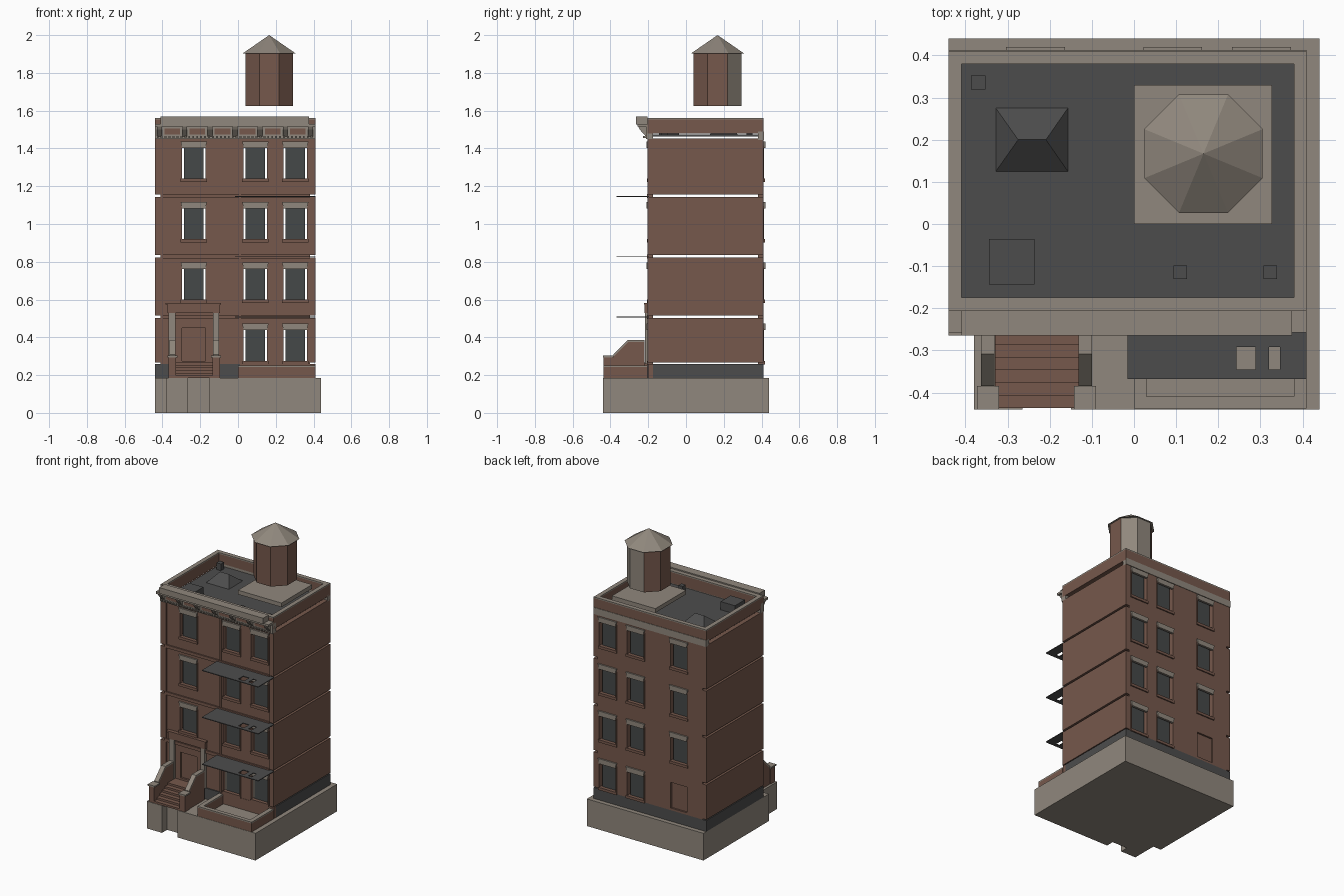
import bpy, bmesh, math
from mathutils import Matrix, Vector

cube = bpy.data.objects.get("Cube")
if cube:
    bpy.data.objects.remove(cube)


def material(name, rgb):
    m = bpy.data.materials.new(name)
    m.use_nodes = True
    m.diffuse_color = (*rgb, 1)
    m.node_tree.nodes["Principled BSDF"].inputs["Base Color"].default_value = (*rgb, 1)
    return m


BRICK = material("brown brick", (0.18, 0.098, 0.072))
STONE = material("pale stone", (0.28, 0.245, 0.205))
DARK = material("dark tar", (0.073, 0.073, 0.073))
GLASS = material("window glass", (0.06, 0.066, 0.066))


def finish(name, bm, *mats):
    bmesh.ops.recalc_face_normals(bm, faces=bm.faces)
    mesh = bpy.data.meshes.new(name)
    bm.to_mesh(mesh)
    bm.free()
    for m in mats:
        mesh.materials.append(m)
    obj = bpy.data.objects.new(name, mesh)
    bpy.context.collection.objects.link(obj)
    return obj


def add_box(bm, x0, x1, y0, y1, z0, z1):
    mat = Matrix.Translation(((x0 + x1) / 2, (y0 + y1) / 2, (z0 + z1) / 2))
    mat = mat @ Matrix.Diagonal((x1 - x0, y1 - y0, z1 - z0, 1))
    return bmesh.ops.create_cube(bm, size=1, matrix=mat)["verts"]


def boxes(name, mat, *specs):
    bm = bmesh.new()
    for s in specs:
        add_box(bm, *s)
    return finish(name, bm, mat)


def add_prism(bm, points, offset):
    """Extrude a closed outline by an offset vector."""
    face = bm.faces.new([bm.verts.new(p) for p in points])
    out = bmesh.ops.extrude_face_region(bm, geom=[face])["geom"]
    bmesh.ops.translate(bm, vec=Vector(offset),
                        verts=[v for v in out if isinstance(v, bmesh.types.BMVert)])


L, R, F, B = -0.44, 0.41, -0.205, 0.41      # outer faces of the building
T = 0.03                                    # wall thickness
G, TOP = 0.185, 1.46                        # ground and wall top
COLS = (-0.234, 0.092, 0.303)               # window columns
ROWS = (0.275, 0.6, 0.92, 1.24)             # window bottoms
GAPS = (0.51, 0.83, 1.15)                   # joints between storeys
W, H = 0.062, 0.175                         # opening half width and height

# Base plinth with stepped front
boxes("base", STONE,
      (L, 0.44, -0.265, 0.44, 0, G), (-0.38, 0.44, -0.385, -0.265, 0, G),
      (-0.38, -0.265, -0.44, -0.385, 0, G), (-0.15, 0.44, -0.44, -0.385, 0, G))

# Dark foundation course
boxes("foundation", DARK,
      (L, 0.01, F, F + T, G, 0.26), (L, R, B - T, B, G, 0.26),
      (L, L + T, F + T, B - T, G, 0.26), (R - T, R, F + T, B - T, G, 0.26))

# Side walls, one panel per storey
levels = [0.26, *GAPS, TOP]
for name, x in (("right_wall", L), ("left_wall", R - T)):
    boxes(name, BRICK, *[(x, x + T, F, B, a + 0.006, b - 0.007)
                         for a, b in zip(levels, levels[1:])])


# Front and back walls: piers and spandrels around the openings
def pierced_wall(name, y0, y1):
    edges = [L + T] + [c + s * W for c in COLS for s in (-1, 1)] + [R - T]
    specs = [(edges[i], edges[i + 1], y0, y1, 0.26, TOP) for i in range(0, 8, 2)]
    for c in COLS:
        bottom = 0.26
        for z in ROWS:
            if z - bottom > 0.01:
                specs.append((c - W, c + W, y0, y1, bottom, z))
            bottom = z + H
        specs.append((c - W, c + W, y0, y1, bottom, TOP))
    return boxes(name, BRICK, *specs)


pierced_wall("front_wall", F + 0.007, F + T)
pierced_wall("back_wall", B - T, B)
boxes("front_plinth", BRICK, (0.01, R, F + 0.005, F + T, G, 0.26))


# Windows: glass, brick surround, flared stone lintel
def windows(side, face, out):
    def span(a, b):
        return sorted((face + out * a, face + out * b))
    glass, trim, lintels = bmesh.new(), bmesh.new(), bmesh.new()
    for c in COLS:
        for z in ROWS:
            if c < 0 and z == ROWS[0]:
                continue
            add_box(glass, c - 0.052, c + 0.052, *span(-0.02, -0.016), z - 0.005, z + H)
            add_box(trim, c - 0.07, c + 0.07, *span(0, 0.008), z - 0.018, z)
            for s in (-1, 1):
                add_box(trim, *sorted((c + s * W, c + s * 0.07)), *span(0, 0.004), z, z + H)
            y = face - out * 0.005
            z0, z1 = z + H - 0.012, z + H + 0.022
            add_prism(lintels, [(c - 0.062, y, z0), (c + 0.062, y, z0),
                                (c + 0.07, y, z1), (c - 0.07, y, z1)], (0, out * 0.015, 0))
    finish(side + "_window_glass", glass, GLASS)
    finish(side + "_window_trim", trim, BRICK)
    finish(side + "_window_lintels", lintels, STONE)


windows("front", F + 0.007, -1)
windows("back", B, 1)

# String courses and joints on the front
boxes("string_courses", BRICK,
      *[(L + T, R - T, F - 0.002, F + 0.01, z - 0.013, z + 0.008) for z in GAPS],
      *[(x, x + 0.012, F, F + 0.01, 0.26, 1.45) for x in (L + T, 0.004)])

# Rear door and rear frieze
d = COLS[0]
boxes("back_door", BRICK, (d - W, d + W, B - 0.022, B - 0.012, 0.2, 0.455))
boxes("back_frieze", STONE, (L, R, B - T, B + 0.003, 1.445, 1.49))

# Parapet and coping
inner = (L + T, R - T, F + T, B - T)
boxes("parapet", BRICK,
      (L, R, F, F + T, 1.478, 1.552), (L, R, B - T, B, 1.478, 1.552),
      (L, L + T, F + T, B - T, 1.478, 1.552), (R - T, R, F + T, B - T, 1.478, 1.552))
boxes("coping", STONE,
      (L, R, F, F + T, 1.552, 1.56), (L, R, B - T, B, 1.552, 1.56),
      (L, L + T, F + T, B - T, 1.552, 1.56), (R - T, R, F + T, B - T, 1.552, 1.56))

# Front cornice with brackets, brick panels and dentils
boxes("cornice", STONE,
      (-0.41, 0.375, -0.265, F, 1.528, 1.568), (L, R, -0.258, F, 1.515, 1.53),
      (L, R, F - 0.008, F + T, 1.45, 1.515))
bm = bmesh.new()
for i in range(7):
    x = L + 0.012 + i * 0.133
    add_prism(bm, [(x, F, 1.455), (x, F, 1.52), (x, -0.255, 1.52), (x, -0.245, 1.5)],
              (0.026, 0, 0))
finish("cornice_brackets", bm, STONE)
boxes("cornice_panels", BRICK, *[(L + 0.05 + i * 0.133, L + 0.133 + i * 0.133,
                                  F - 0.012, F, 1.474, 1.506) for i in range(6)])
boxes("dentils", STONE, *[(L + 0.01 + i * 0.0209, L + 0.02 + i * 0.0209,
                           F - 0.022, F - 0.005, 1.455, 1.467) for i in range(40)])

# Roof deck, vents and hipped skylight
boxes("roof", DARK, (*inner, 1.462, 1.474))
boxes("roof_vents", DARK, *[(x - s, x + s, y - s, y + s, 1.474, z) for x, y, s, z in (
    (-0.37, 0.336, 0.017, 1.52), (-0.29, -0.09, 0.054, 1.53),
    (0.11, -0.115, 0.016, 1.52), (0.323, -0.115, 0.016, 1.52))])
bm = bmesh.new()
for v in add_box(bm, -0.328, -0.157, 0.125, 0.275, 1.474, 1.535):
    if v.co.z > 1.5:
        v.co.x = -0.242 + math.copysign(0.033, v.co.x + 0.242)
        v.co.y = 0.2
bmesh.ops.remove_doubles(bm, verts=bm.verts, dist=0.001)
finish("skylight", bm, DARK)

# Water tank: slab, eight sided barrel and cone cap
boxes("tank_slab", STONE, (0, 0.328, 0, 0.33, 1.53, 1.558))


def octagon_cone(r0, r1, z0, z1):
    bm = bmesh.new()
    mat = Matrix.Translation((0.165, 0.167, (z0 + z1) / 2)) @ Matrix.Rotation(math.pi / 8, 4, 'Z')
    bmesh.ops.create_cone(bm, cap_ends=True, segments=8, radius1=r0, radius2=r1,
                          depth=z1 - z0, matrix=mat)
    bmesh.ops.remove_doubles(bm, verts=bm.verts, dist=0.0005)
    return bm


tank = finish("water_tank", octagon_cone(0.137, 0.137, 1.625, 1.905), BRICK, STONE)
for p in tank.data.polygons:
    p.material_index = int(p.normal.y > 0.5 and p.normal.x > -0.5)
finish("tank_cap", octagon_cone(0.152, 0, 1.903, 2.0), STONE)

# Fire escape platforms with a ladder opening
for i, z in enumerate(GAPS):
    a, b = z - 0.006, z - 0.001
    boxes(f"fire_escape_{i + 1}", DARK,
          (-0.015, 0.243, -0.368, F + 0.01, a, b), (0.346, R, -0.368, F + 0.01, a, b),
          (0.243, 0.346, -0.368, -0.345, a, b), (0.243, 0.346, -0.292, F + 0.01, a, b),
          (0.288, 0.32, -0.345, -0.292, a, b))

# Areaway wall with coping
for name, mat, z0, z1 in (("areaway_wall", BRICK, G, 0.243), ("areaway_coping", STONE, 0.243, 0.252)):
    boxes(name, mat, (0, R, -0.438, -0.41, z0, z1),
          (0, 0.03, -0.41, F, z0, z1), (R - T, R, -0.41, F, z0, z1))

# Stoop steps
n = 6
boxes("steps", BRICK, *[(-0.33, -0.132, -0.437 + i * 0.03, F, G + i * 0.0135,
                         G + (i + 1) * 0.0135) for i in range(n)])

# Stoop cheek walls, sloped copings and newel posts
cheeks, slopes, newels, caps = (bmesh.new() for _ in range(4))
for x in (-0.363, -0.132):
    add_prism(cheeks, [(x, -0.4, G), (x, -0.4, 0.285), (x, -0.385, 0.295),
                       (x, -0.305, 0.375), (x, -0.22, 0.375), (x, -0.22, G)], (0.032, 0, 0))
    add_prism(slopes, [(x, -0.385, 0.295), (x, -0.305, 0.375), (x, -0.22, 0.375),
                       (x, -0.22, 0.385), (x, -0.309, 0.385), (x, -0.385, 0.308)], (0.032, 0, 0))
    add_box(newels, x - 0.004, x + 0.036, -0.436, -0.388, G, 0.293)
    add_box(caps, x - 0.01, x + 0.042, -0.44, -0.384, 0.293, 0.303)
finish("stoop_cheeks", cheeks, BRICK)
finish("stoop_copings", slopes, STONE)
finish("stoop_newels", newels, BRICK)
finish("stoop_caps", caps, STONE)

# Entrance: door, stone pilasters and hood
boxes("front_door", BRICK, (d - W, d + W, F + 0.02, F + T, 0.26, 0.455))
boxes("door_pilasters", STONE,
      (-0.367, -0.332, F - 0.012, F + 0.01, 0.26, 0.53),
      (-0.132, -0.1, F - 0.012, F + 0.01, 0.26, 0.53))
boxes("door_hood", BRICK, (-0.372, -0.095, F - 0.014, F + 0.01, 0.53, 0.575),
      (-0.385, -0.09, F - 0.018, F + 0.01, 0.573, 0.583))
